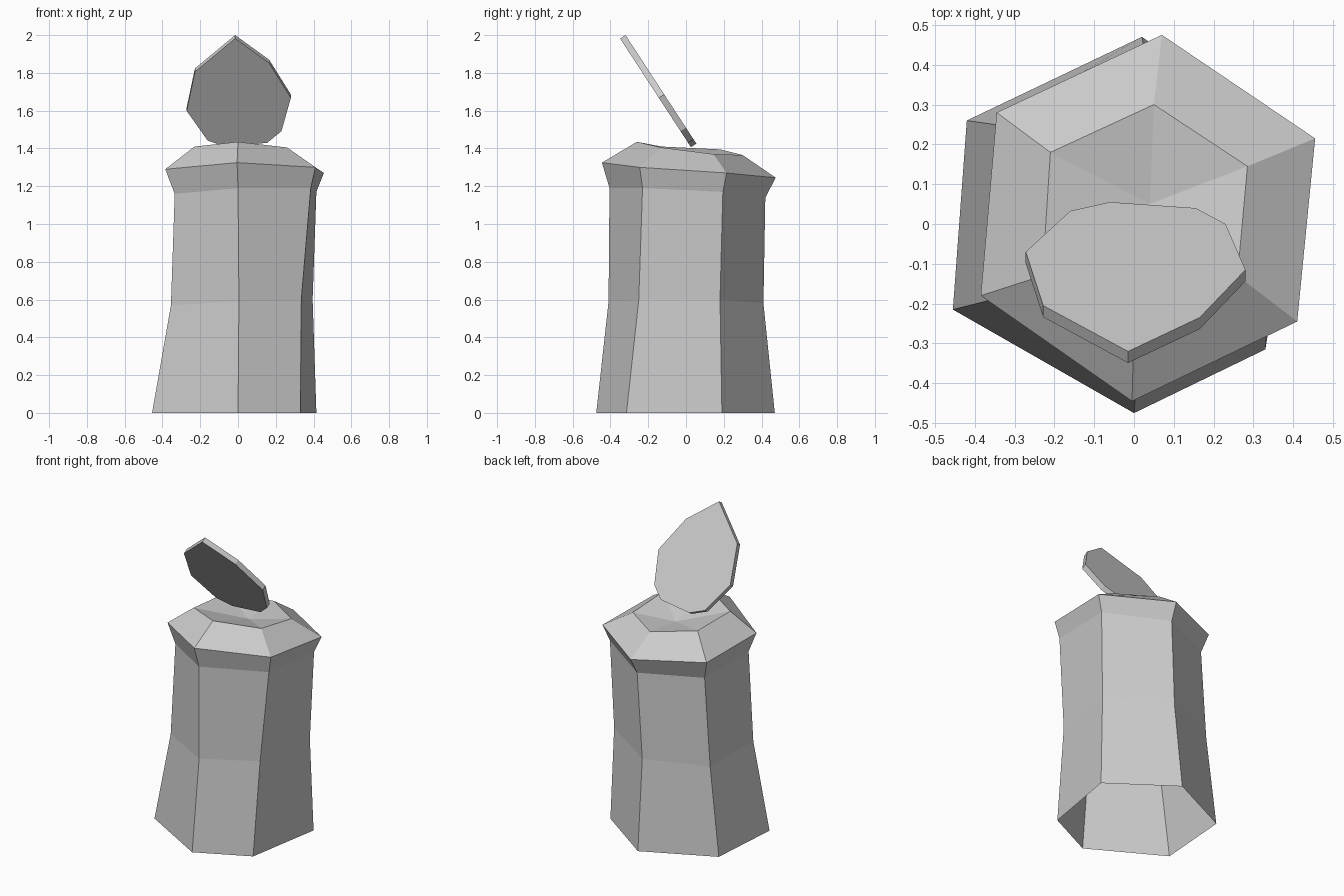
import bpy
import bmesh
from mathutils import Vector

default_cube = bpy.data.objects.get("Cube")
if default_cube:
    bpy.data.objects.remove(default_cube, do_unlink=True)


def make_material(name, colour):
    material = bpy.data.materials.new(name)
    material.use_nodes = True
    material.diffuse_color = colour
    material.node_tree.nodes["Principled BSDF"].inputs["Base Color"].default_value = colour
    return material


def finish_object(name, bm, material):
    bmesh.ops.recalc_face_normals(bm, faces=bm.faces[:])
    mesh = bpy.data.meshes.new(name)
    bm.to_mesh(mesh)
    bm.free()
    mesh.materials.append(material)
    obj = bpy.data.objects.new(name, mesh)
    bpy.context.collection.objects.link(obj)
    return obj


def bridge_rings(bm, lower, upper):
    """Join two rings of equal length with a band of quads."""
    count = len(lower)
    for i in range(count):
        j = (i + 1) % count
        bm.faces.new((lower[i], lower[j], upper[j], upper[i]))


stone = make_material("light grey", (0.6, 0.6, 0.6, 1))

# Body: uneven hexagonal rings, each starting at the front corner
foot = [(0, -.475, 0), (.33, -.315, 0), (.415, .19, 0),
        (.02, .47, 0), (-.42, .26, 0), (-.455, -.215, 0)]
waist = [(.005, -.41, .59), (.335, -.25, .6), (.395, .18, .6),
         (.03, .41, .58), (-.35, .25, .57), (-.355, -.19, .57)]
neck = [(0, -.405, 1.19), (.385, -.23, 1.19), (.415, .195, 1.17),
        (.06, .42, 1.14), (-.31, .25, 1.14), (-.335, -.17, 1.16)]
rim = [(-.005, -.445, 1.325), (.41, -.245, 1.3), (.455, .215, 1.27),
       (.07, .475, 1.245), (-.345, .28, 1.26), (-.385, -.18, 1.29)]
lip = [(0, -.26, 1.435), (.26, -.13, 1.405), (.285, .145, 1.37),
       (.05, .3, 1.365), (-.21, .18, 1.395), (-.23, -.13, 1.41)]

bm = bmesh.new()
rings = [[bm.verts.new(point) for point in ring] for ring in (foot, waist, neck, rim, lip)]
for lower, upper in zip(rings, rings[1:]):
    bridge_rings(bm, lower, upper)

# Sunken top: a fan falling to the middle; the underside stays open
middle = bm.verts.new((.04, .05, 1.34))
top_ring = rings[-1]
for i, corner in enumerate(top_ring):
    bm.faces.new((corner, top_ring[(i + 1) % len(top_ring)], middle))
finish_object("pillar_body", bm, stone)

# Leaning slab: an outline laid on a sloping plane and given thickness
outline = [(-.06, .055), (.155, .04), (.23, 0), (.28, -.115), (.165, -.235),
           (-.015, -.32), (-.228, -.205), (-.272, -.07), (-.16, .033)]
slope = -1.533
thickness = Vector((0, -.029, -.018))
bm = bmesh.new()
back = [bm.verts.new((x, y, 2 + slope * (y + .32))) for x, y in outline]
front = [bm.verts.new(vert.co + thickness) for vert in back]
bridge_rings(bm, front, back)
bm.faces.new(back)
bm.faces.new(front)
finish_object("leaning_slab", bm, stone)
